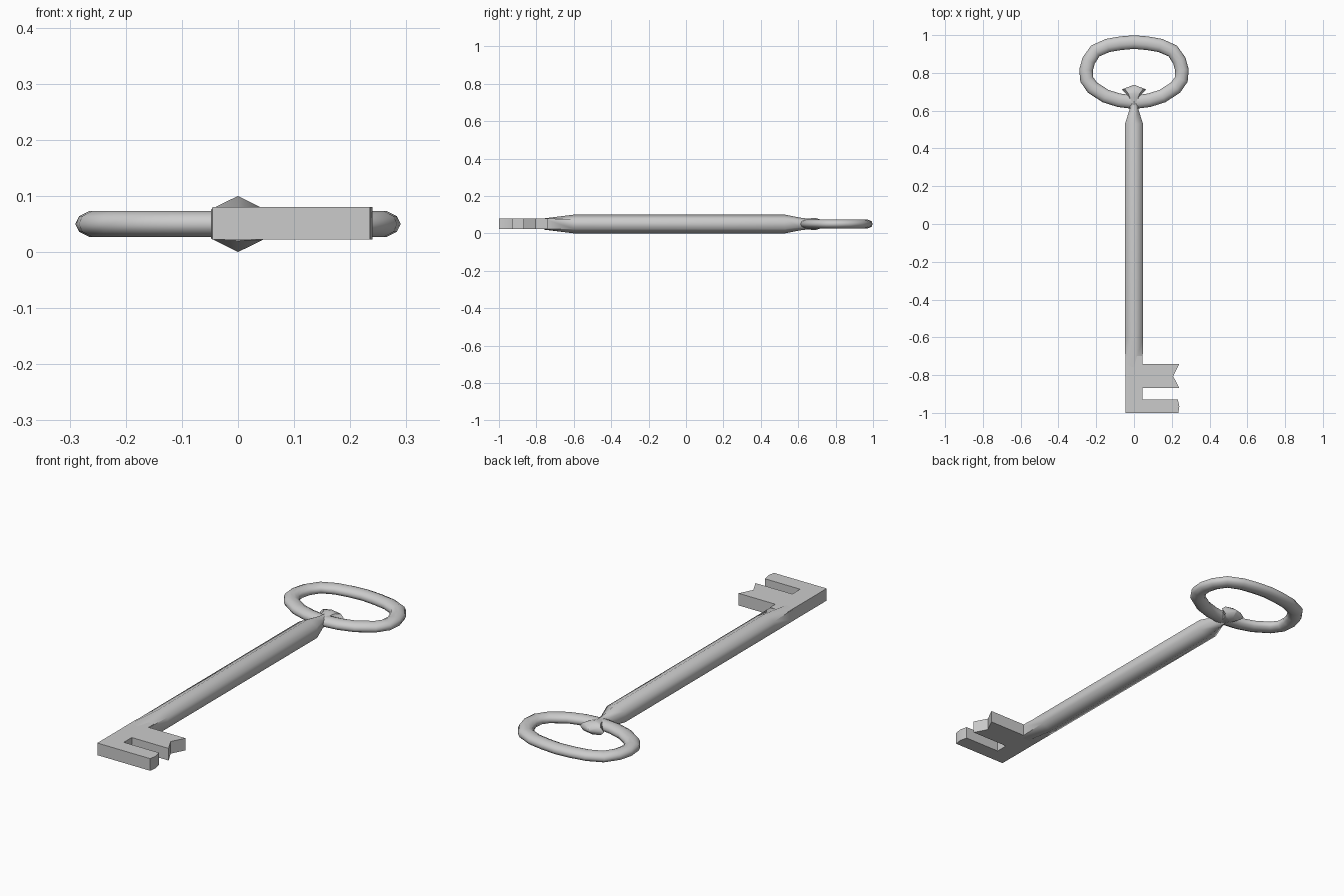
import bpy, bmesh
from math import sin, cos, pi, radians
from mathutils import Vector

if "Cube" in bpy.data.objects:
    bpy.data.objects.remove(bpy.data.objects["Cube"])

ZC = 0.05  # mid-plane height of the key


def finish(name, bm, angle=40):
    bmesh.ops.recalc_face_normals(bm, faces=bm.faces)
    me = bpy.data.meshes.new(name)
    bm.to_mesh(me)
    bm.free()
    ob = bpy.data.objects.new(name, me)
    bpy.context.collection.objects.link(ob)
    bpy.ops.object.select_all(action='DESELECT')
    ob.select_set(True)
    bpy.context.view_layer.objects.active = ob
    bpy.ops.object.shade_smooth_by_angle(angle=radians(angle))
    return ob


def loft(name, sections, closed=False, angle=40):
    """Skin a list of equal-length point rings."""
    bm = bmesh.new()
    rings = [[bm.verts.new(p) for p in s] for s in sections]
    n = len(rings[0])
    pairs = list(zip(rings, rings[1:])) + ([(rings[-1], rings[0])] if closed else [])
    for a, b in pairs:
        for i in range(n):
            j = (i + 1) % n
            bm.faces.new((a[i], a[j], b[j], b[i]))
    if not closed:
        bm.faces.new(rings[0])
        bm.faces.new(rings[-1])
    return finish(name, bm, angle)


def plate(name, outline, z0, z1):
    """Extrude an xy outline between two heights."""
    return loft(name, [[(x, y, z) for x, y in outline] for z in (z0, z1)], angle=30)


def hex_section(y, w, top, shoulder):
    pts = [(0, top), (w, shoulder), (w, -shoulder), (0, -top), (-w, -shoulder), (-w, shoulder)]
    return [(x, y, ZC + z) for x, z in pts]


# six-sided shaft, tapered at both ends
loft("shaft", [hex_section(*s) for s in (
    (-0.76, 0.045, 0.030, 0.028), (-0.60, 0.048, 0.05, 0.026),
    (0.53, 0.048, 0.05, 0.026), (0.61, 0.022, 0.034, 0.017),
    (0.66, 0.018, 0.028, 0.014))], angle=65)

# flat end of the shaft with the two teeth of the bit
plate("bit", [
    (-0.045, -1.0), (0.235, -1.0), (0.24, -0.965), (0.232, -0.928), (0.045, -0.928),
    (0.045, -0.868), (0.24, -0.868), (0.207, -0.805), (0.24, -0.74), (0.045, -0.74),
    (0.045, -0.70), (-0.045, -0.70)], 0.022, 0.08)

# oval bow: half centre line mirrored, swept with an oval section
half = [(0, 0.645), (0.08, 0.655), (0.15, 0.677), (0.22, 0.722), (0.25, 0.765),
        (0.254, 0.815), (0.24, 0.865), (0.205, 0.916), (0.14, 0.945), (0.07, 0.957), (0, 0.963)]
path = [Vector((x, y, ZC)) for x, y in half + [(-x, y) for x, y in half[-2:0:-1]]]
sections = []
for i, p in enumerate(path):
    t = (path[(i + 1) % len(path)] - path[i - 1]).normalized()
    out = Vector((t.y, -t.x, 0))
    sections.append([p + out * 0.036 * cos(a) + Vector((0, 0, 0.024 * sin(a)))
                     for a in (2 * pi * k / 10 for k in range(10))])
loft("bow", sections, closed=True, angle=60)

# small arrow-shaped collar where the shaft meets the bow
collar = []
for y, w, h in ((0.605, 0.022, 0.022), (0.67, 0.032, 0.031), (0.69, 0.042, 0.033),
                (0.712, 0.065, 0.026), (0.735, 0.006, 0.008)):
    collar.append([(w * cos(a), y, ZC + h * sin(a)) for a in (2 * pi * k / 8 for k in range(8))])
loft("collar", collar, angle=40)
